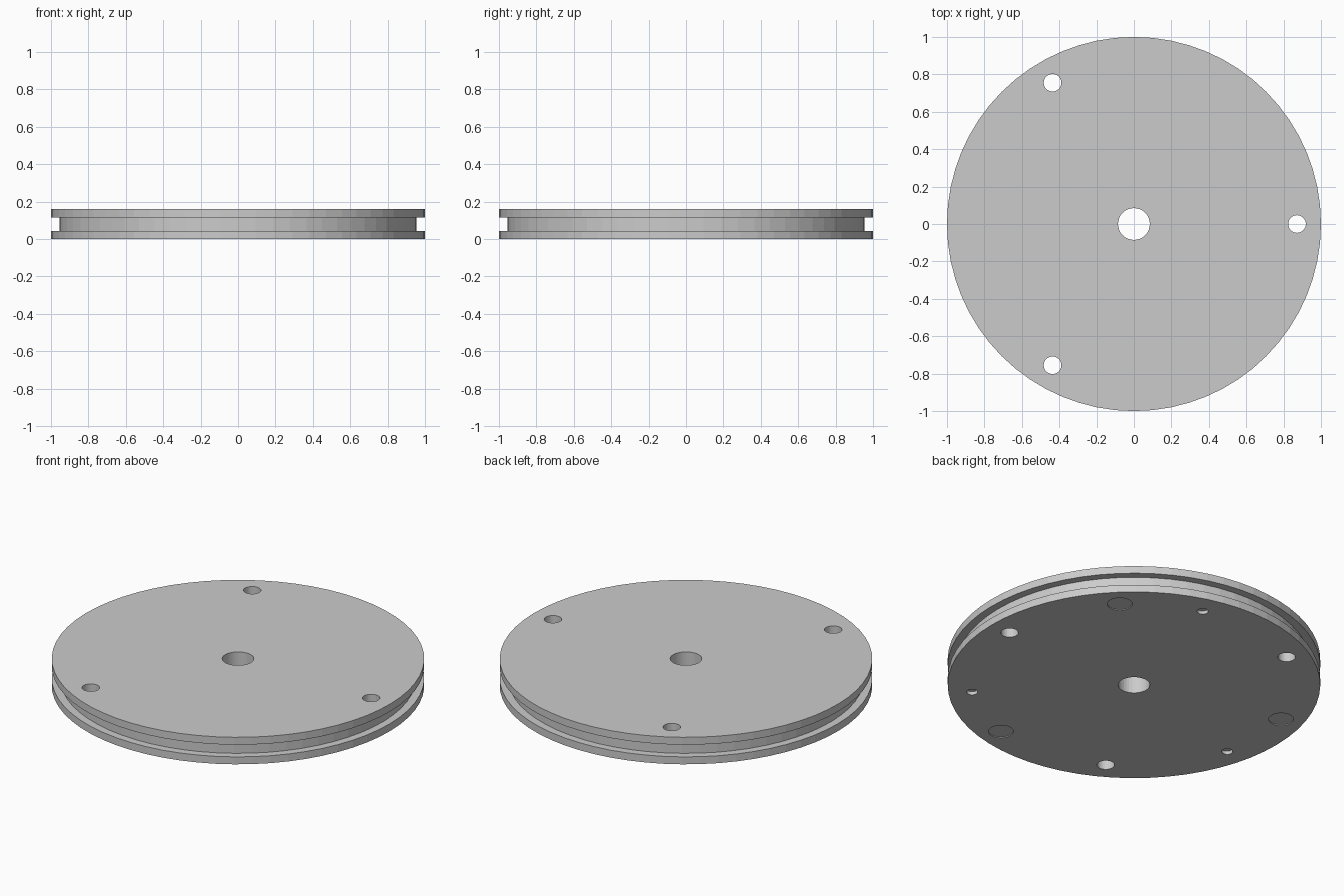
import bpy, bmesh
from math import cos, sin, radians, pi
from mathutils import Matrix

if "Cube" in bpy.data.objects:
    bpy.data.objects.remove(bpy.data.objects["Cube"])


def make_object(name, bm):
    bmesh.ops.recalc_face_normals(bm, faces=bm.faces)
    mesh = bpy.data.meshes.new(name)
    bm.to_mesh(mesh)
    bm.free()
    obj = bpy.data.objects.new(name, mesh)
    bpy.context.collection.objects.link(obj)
    return obj


def add_cutter(bm, angle, dist, radius, z0, z1, sides=32):
    a = radians(angle)
    place = Matrix.Translation((dist * cos(a), dist * sin(a), (z0 + z1) / 2))
    bmesh.ops.create_cone(bm, cap_ends=True, segments=sides, radius1=radius,
                          radius2=radius, depth=z1 - z0, matrix=place)


# Grooved disc: stepped profile, lofted ring by ring
profile = [(1.0, 0.0), (1.0, 0.044), (0.955, 0.044),
           (0.955, 0.116), (1.0, 0.116), (1.0, 0.16)]
SIDES = 64
bm = bmesh.new()
rings = [[bm.verts.new((r * cos(2 * pi * i / SIDES), r * sin(2 * pi * i / SIDES), z))
          for i in range(SIDES)] for r, z in profile]
for low, high in zip(rings, rings[1:]):
    for i in range(SIDES):
        j = (i + 1) % SIDES
        bm.faces.new((low[i], low[j], high[j], high[i]))
bm.faces.new(rings[0])
bm.faces.new(rings[-1])
disc = make_object("grooved_disc", bm)

# Cutters: centre bore, then three of each hole type on one circle
bm = bmesh.new()
add_cutter(bm, 0, 0, 0.085, -0.1, 0.3)
for turn in (0, 120, 240):
    add_cutter(bm, turn, 0.872, 0.047, -0.1, 0.3)            # through holes
    add_cutter(bm, turn + 75, 0.872, 0.03, -0.1, 0.02)       # small blind holes
    add_cutter(bm, turn + 45, 0.872, 0.067, -0.1, 0.005)     # shallow recesses
cutter = make_object("hole_cutter", bm)
cutter.hide_render = True

# Cut the holes
mod = disc.modifiers.new("holes", 'BOOLEAN')
mod.operation = 'DIFFERENCE'
mod.solver = 'EXACT'
mod.object = cutter
bpy.context.view_layer.objects.active = disc
bpy.ops.object.modifier_apply(modifier=mod.name)
bpy.data.objects.remove(cutter)
